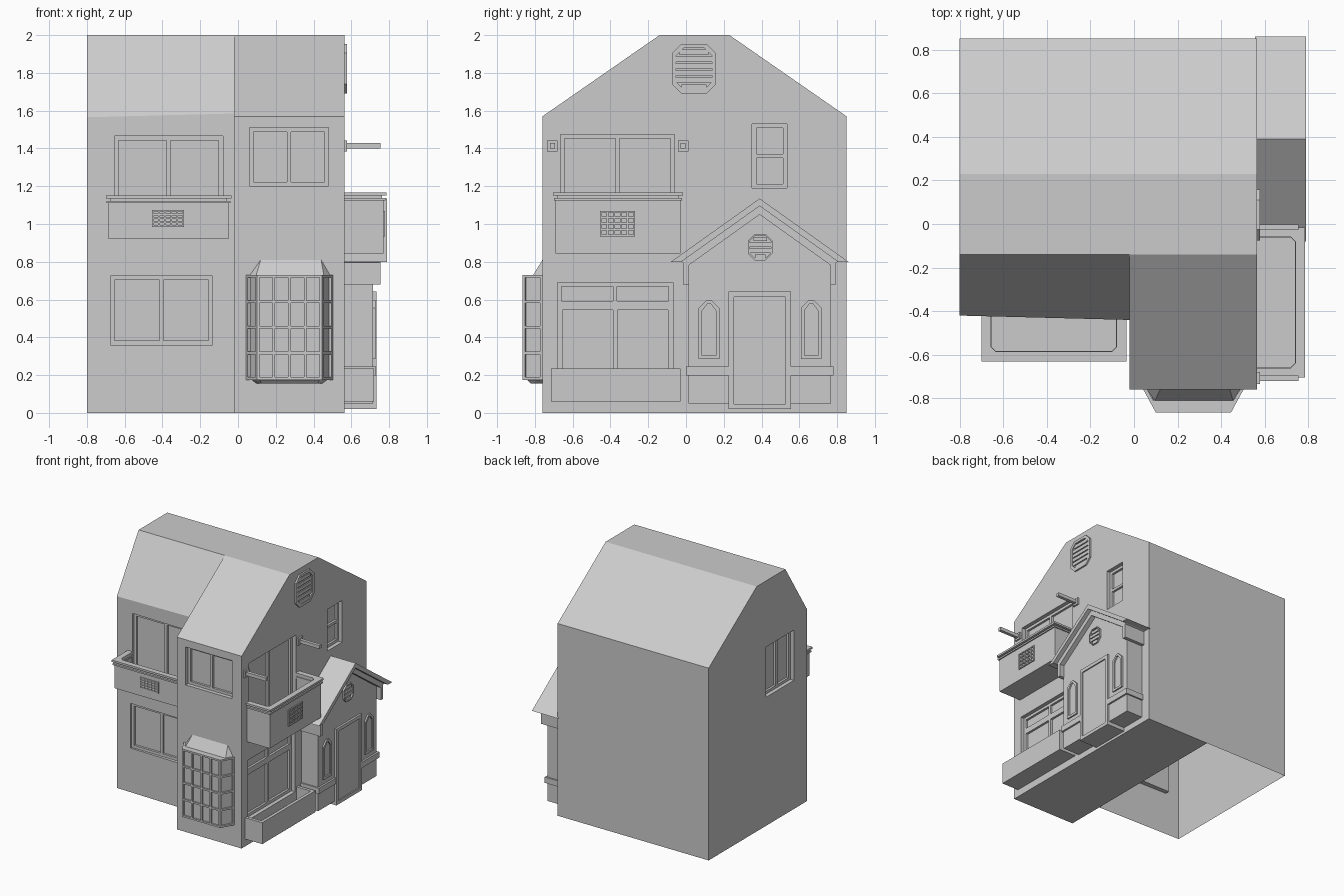
import bpy, bmesh
from mathutils import Vector as V

if "Cube" in bpy.data.objects:
    bpy.data.objects.remove(bpy.data.objects["Cube"])

X, Y, Z = V((1, 0, 0)), V((0, 1, 0)), V((0, 0, 1))
# Drawing planes: origin, u axis, v axis, outward normal
FRONT_R = (V((0, -.76, 0)), X, Z, -Y)
FRONT_L = (V((0, -.44, 0)), X, Z, -Y)
RIGHT = (V((.565, 0, 0)), Y, Z, X)
LEFT = (V((-.8, 0, 0)), Y, Z, -X)
PLAN = (V((0, 0, 0)), X, Y, Z)
PLAN_R = (V((.565, 0, 0)), Y, X, Z)
PLAN_L = (V((0, -.44, 0)), X, -Y, Z)


def finish(name, bm):
    bmesh.ops.recalc_face_normals(bm, faces=bm.faces)
    me = bpy.data.meshes.new(name)
    bm.to_mesh(me)
    bm.free()
    ob = bpy.data.objects.new(name, me)
    bpy.context.collection.objects.link(ob)
    return ob


def add_prism(bm, F, poly, d0, d1):
    o, u, v, n = F
    lo, hi = [[bm.verts.new(o + u * a + v * b + n * d) for a, b in poly] for d in (d0, d1)]
    bm.faces.new(lo)
    bm.faces.new(hi)
    for i in range(len(poly)):
        j = (i + 1) % len(poly)
        bm.faces.new((lo[i], lo[j], hi[j], hi[i]))


def rect(a, b, c, d):
    return [(a, c), (b, c), (b, d), (a, d)]


def prisms(name, F, parts):
    bm = bmesh.new()
    for poly, d0, d1 in parts:
        add_prism(bm, F, poly, d0, d1)
    return finish(name, bm)


def lattice(name, F, u0, u1, v0, v1, nu, nv, w, d0, d1):
    """Grid of bars, nu by nv openings."""
    su, sv = (u1 - u0 - w) / nu, (v1 - v0 - w) / nv
    parts = [(rect(u0 + i * su, u0 + i * su + w, v0, v1), d0, d1) for i in range(nu + 1)]
    parts += [(rect(u0 + i * su + w, u0 + (i + 1) * su, v0 + j * sv, v0 + j * sv + w), d0, d1)
              for i in range(nu) for j in range(nv + 1)]
    return prisms(name, F, parts)


def ring(name, F, poly, w, d0, d1):
    """Raised surround following a convex outline."""
    us, vs = zip(*poly)
    cu, cv = (min(us) + max(us)) / 2, (min(vs) + max(vs)) / 2
    ku, kv = 1 - 2 * w / (max(us) - min(us)), 1 - 2 * w / (max(vs) - min(vs))
    inner = [(cu + (a - cu) * ku, cv + (b - cv) * kv) for a, b in poly]
    o, u, v, n = F
    bm = bmesh.new()
    L = [[bm.verts.new(o + u * a + v * b + n * d) for a, b in p]
         for p, d in ((poly, d0), (poly, d1), (inner, d1), (inner, d0))]
    for k in range(4):
        A, B = L[k], L[(k + 1) % 4]
        for i in range(len(poly)):
            j = (i + 1) % len(poly)
            bm.faces.new((A[i], A[j], B[j], B[i]))
    return finish(name, bm)


def hull(name, pts):
    bm = bmesh.new()
    for p in pts:
        bm.verts.new(p)
    bmesh.ops.convex_hull(bm, input=bm.verts)
    return finish(name, bm)


# House shell: shallow left wing and deep right wing
bm = bmesh.new()
back = [(-.14, 2), (.23, 2), (.85, 1.57), (.85, 0)]
line = lambda x, pts: [bm.verts.new((x, y, z)) for y, z in pts]
A = line(-.8, [(-.42, 0), (-.42, 1.565)] + back)
B = line(-.02, [(-.44, 0), (-.44, 1.585)] + back)
C = line(-.02, [(-.76, 0), (-.76, 1.57)])
D = line(.565, [(-.76, 0), (-.76, 1.57)] + back)
for i in range(5):
    bm.faces.new((A[i], A[i + 1], B[i + 1], B[i]))
E = C + B[2:]
for i in range(5):
    bm.faces.new((E[i], E[i + 1], D[i + 1], D[i]))
for f in (A, D, (A[5], A[0], B[0], B[5]), (C[0], C[1], B[2], B[1], B[0]),
          (C[0], B[0], B[5], D[5], D[0])):
    bm.faces.new(f)
house = finish("house_walls_and_roof", bm)

# Window openings and their frames: plane, u0, u1, z0, z1, columns, rows
windows = [
    ("upper_left_door", FRONT_L, -.655, -.08, .98, 1.465, 2, 1),
    ("lower_left_window", FRONT_L, -.675, -.135, .36, .725, 2, 1),
    ("upper_front_window", FRONT_R, .06, .48, 1.2, 1.51, 2, 1),
    ("balcony_door", RIGHT, -.665, -.06, .96, 1.475, 2, 1),
    ("ground_window", RIGHT, -.68, -.07, .2, .69, 0, 0),
    ("small_side_window", RIGHT, .35, .535, 1.19, 1.53, 1, 2),
    ("left_side_window", LEFT, -.25, .11, 1.05, 1.46, 2, 1)]
bm = bmesh.new()
for name, F, a, b, c, d, nu, nv in windows:
    add_prism(bm, F, rect(a, b, c, d), -.05, .05)
    if nu:
        lattice(name, F, a, b, c, d, nu, nv, .022, -.052, -.032)
lattice("ground_window_lower", RIGHT, -.68, -.07, .2, .57, 2, 1, .025, -.052, -.032)
lattice("ground_window_transom", RIGHT, -.68, -.07, .57, .69, 2, 1, .022, -.052, -.032)
cutter = finish("window_cutter", bm)
cutter.hide_render = True
mod = house.modifiers.new("openings", "BOOLEAN")
mod.operation, mod.solver, mod.object = "DIFFERENCE", "EXACT", cutter
bpy.context.view_layer.objects.active = house
bpy.ops.object.modifier_apply(modifier=mod.name)
bpy.data.objects.remove(cutter)

# The left wing is open underneath
bm = bmesh.new()
bm.from_mesh(house.data)
under = [f for f in bm.faces if all(v.co.z < 1e-4 for v in f.verts) and f.calc_center_median().x < -.1]
bmesh.ops.delete(bm, geom=under, context="FACES")
bm.to_mesh(house.data)
bm.free()


def tray(name, F, u0, u1, D, t, c, z0, z1, floor=None, v0=0):
    """U-shaped wall against the house, optionally with a floor."""
    U = [(u0, v0), (u0, D), (u1, D), (u1, v0), (u1 - t, v0), (u1 - t, D - t - c), (u1 - t - c, D - t),
         (u0 + t + c, D - t), (u0 + t, D - t - c), (u0 + t, v0)]
    parts = [(U, z0, z1)]
    if floor:
        parts.append((rect(u0 + .001, u1 - .001, v0, D - .001), z0, floor))
    prisms(name, F, parts)


# Balconies with double rails and small grilles
for s, F, W, u0, u1, D, z0, z1, zf, g, v0 in (
        ("left", PLAN_L, FRONT_L, -.685, -.05, .175, .92, 1.11, .98, (-.455, -.285, .985, 1.075), -.025),
        ("right", PLAN_R, RIGHT, -.69, -.03, .205, .845, 1.125, .96, (-.455, -.27, .935, 1.07), 0)):
    tray(s + "_balcony", F, u0, u1, D, .025, .02, z0, z1, zf, v0)
    tray(s + "_balcony_trim", F, u0 - .01, u1 + .01, D + .01, .042, .02, z1, z1 + .013, None, v0)
    tray(s + "_balcony_groove", F, u0 + .008, u1 - .008, D - .008, .018, .01, z1 + .013, z1 + .028, None, v0)
    tray(s + "_balcony_rail", F, u0 - .015, u1 + .015, D + .015, .045, .02, z1 + .026, z1 + .042, None, v0)
    lattice(s + "_balcony_grille", W, *g, 5, 4, .009, D, D + .008)

# Planter under the ground window
tray("planter", PLAN_R, -.715, -.03, .155, .025, .005, .06, .235, .13)

# Beams over the right balcony
for s, y in (("front", -.707), ("rear", -.015)):
    prisms(s + "_beam", RIGHT, [(rect(y - .028, y + .028, 1.385, 1.442), 0, .013),
                                (rect(y - .013, y + .013, 1.4, 1.428), 0, .19)])

# Bay window
k = .012
prisms("bay_core", PLAN, [([(.05 + k, -.75), (.1 + k * .7, -.865 + k), (.445 - k * .7, -.865 + k),
                            (.5 - k, -.75)], .18, .727)])
corners = [V((.043, -.76, 0)), V((.1, -.865, 0)), V((.445, -.865, 0)), V((.502, -.76, 0))]
for i, n in enumerate((1, 4, 1)):
    a, b = corners[i], corners[i + 1]
    u = (b - a).normalized()
    lattice("bay_glazing_%d" % i, (a, u, Z, u.cross(Z)), 0, (b - a).length, .175, .73, n, 4, .014, -.016, 0)
hull("bay_roof", [(.06, -.76, .725), (.095, -.812, .725), (.455, -.812, .725), (.49, -.76, .725),
                  (.12, -.76, .81), (.44, -.76, .81)])
hull("bay_base", [(.06, -.76, .185), (.11, -.85, .185), (.435, -.85, .185), (.485, -.76, .185),
                  (.1, -.76, .155), (.125, -.82, .155), (.42, -.82, .155), (.445, -.76, .155)])

# Porch: body, plinth ledges, eave boxes
m = .39
prisms("porch_body", RIGHT, [([(.012, .05), (.768, .05), (.768, .8), (m, 1.08), (.012, .8)], 0, .15)])
prisms("porch_ledges", RIGHT, [(rect(0, .225, .198, .245), 0, .165), (rect(.555, .78, .198, .245), 0, .165)])
prisms("porch_eave_boxes", RIGHT, [(rect(-.015, .015, .68, .795), 0, .19), (rect(.765, .795, .68, .795), 0, .19)])

# Porch roof and fascia
prisms("porch_roof", RIGHT, [([(m - .47, .80), (m, 1.135), (m + .47, .80), (m + .415, .80), (m, 1.095),
                               (m - .415, .80)], -.01, .225)])
prisms("porch_fascia", RIGHT, [([(m - .415, .80), (m, 1.096), (m + .415, .80), (m + .375, .782), (m, 1.05),
                                 (m - .375, .782)], 0, .19)])

# Door
ring("door_frame", RIGHT, rect(.225, .555, .02, .642), .028, 0, .167)
prisms("door_panel", RIGHT, [(rect(.25, .53, .045, .62), 0, .157)])

# Pointed side lights
for s, c in (("front", .122), ("rear", .663)):
    ring(s + "_side_light", RIGHT, [(c - .055, .285), (c + .055, .285), (c + .055, .555), (c + .012, .598),
                                    (c - .012, .598), (c - .055, .555)], .019, .145, .162)


def louver(name, cu, cv, a, b, c, w, n, d):
    """Octagonal vent with horizontal slats."""
    octo = [(cu + su * x, cv + sv * z) for su, sv, x, z in (
        (-1, -1, a, b - c), (-1, -1, a - c, b), (1, -1, a - c, b), (1, -1, a, b - c),
        (1, 1, a, b - c), (1, 1, a - c, b), (-1, 1, a - c, b), (-1, 1, a, b - c))]
    ring(name + "_frame", RIGHT, octo, w, d - .005, d + .013)
    step = 2 * (b - w) / n
    parts = []
    for i in range(n):
        z = -b + w + step * i
        far = max(abs(z), abs(z + step * .75))
        h = a - w - max(0, far - (b - c))
        parts.append((rect(cu - h, cu + h, cv + z, cv + z + step * .75), d - .005, d + .008))
    prisms(name + "_slats", RIGHT, parts)


louver("gable_vent", .042, 1.822, .117, .132, .05, .022, 6, 0)
louver("porch_vent", .393, .878, .064, .07, .035, .008, 4, .15)
